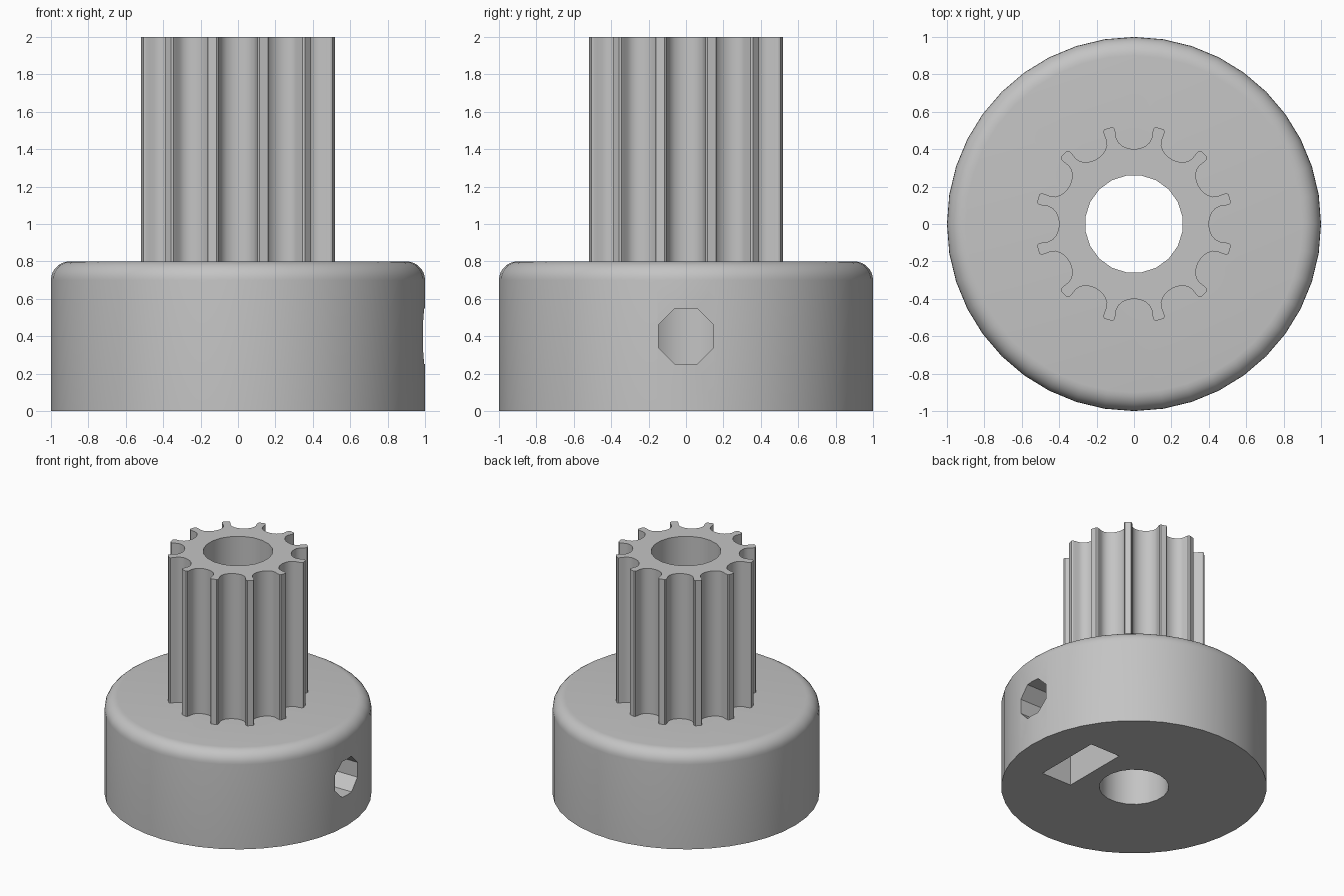
import bpy, bmesh
from math import sin, cos, pi, radians
from mathutils import Matrix

cube = bpy.data.objects.get("Cube")
if cube:
    bpy.data.objects.remove(cube, do_unlink=True)

grey = bpy.data.materials.new("plain grey")
grey.use_nodes = True
colour = (0.55, 0.55, 0.55, 1)
grey.diffuse_color = colour
grey.node_tree.nodes["Principled BSDF"].inputs["Base Color"].default_value = colour


def polygon(sides, radius, turn=0.0):
    return [(radius * cos(2 * pi * (i + turn) / sides),
             radius * sin(2 * pi * (i + turn) / sides)) for i in range(sides)]


def prism(name, outline, low, high, along_x=False, round_top=0):
    """Extrude an outline along z, or a (y, z) outline along x."""
    bm = bmesh.new()
    base = bm.faces.new([bm.verts.new((a, b, low)) for a, b in outline])
    grown = bmesh.ops.extrude_face_region(bm, geom=[base])["geom"]
    top = [v for v in grown if isinstance(v, bmesh.types.BMVert)]
    bmesh.ops.translate(bm, verts=top, vec=(0, 0, high - low))
    if round_top:
        rim = [e for e in bm.edges if all(v in top for v in e.verts)]
        bmesh.ops.bevel(bm, geom=rim, offset=round_top, segments=7,
                        profile=0.5, affect='EDGES')
    if along_x:
        turn = Matrix(((0, 0, 1), (1, 0, 0), (0, 1, 0)))
        bmesh.ops.transform(bm, matrix=turn.to_4x4(), verts=bm.verts)
    bmesh.ops.recalc_face_normals(bm, faces=bm.faces)
    mesh = bpy.data.meshes.new(name)
    bm.to_mesh(mesh)
    bm.free()
    mesh.materials.append(grey)
    obj = bpy.data.objects.new(name, mesh)
    bpy.context.collection.objects.link(obj)
    return obj


def activate(obj):
    bpy.ops.object.select_all(action='DESELECT')
    obj.select_set(True)
    bpy.context.view_layer.objects.active = obj


def cut(obj, cutters):
    activate(obj)
    for cutter in cutters:
        mod = obj.modifiers.new("cut", 'BOOLEAN')
        mod.operation = 'DIFFERENCE'
        mod.solver = 'EXACT'
        mod.object = cutter
        bpy.ops.object.modifier_apply(modifier=mod.name)
    bpy.ops.object.shade_smooth_by_angle(angle=radians(30))


# Toothed shaft: one scooped groove mirrored, then repeated around the axis
half = [(.518, .115), (.51, .105), (.49, .099), (.46, .095),
        (.435, .083), (.416, .061), (.404, .032)]
groove = [(x, -y) for x, y in half] + [(.4, 0)] + half[::-1]
teeth = 12
outline = []
for i in range(teeth):
    c, s = cos(2 * pi * i / teeth), sin(2 * pi * i / teeth)
    outline += [(x * c - y * s, x * s + y * c) for x, y in groove]
shaft = prism("toothed_shaft", outline, 0.8, 2)

# Collar with a rounded upper rim
collar = prism("collar", polygon(40, 1), 0, 0.8, round_top=0.1)

# Cutters: central bore, side screw hole, and nut pocket open below
bore = prism("bore_cutter", polygon(20, 0.262, 0.5), -0.1, 2.1)
screw = prism("screw_hole_cutter",
              [(y, z + 0.4) for y, z in polygon(8, 0.16, 0.5)], 0, 1.2, along_x=True)
pocket = prism("nut_pocket_cutter",
               [(-.285, -.1), (.285, -.1), (.285, .565), (0, .729), (-.285, .565)],
               0.385, 0.66, along_x=True)
cut(shaft, [bore])
cut(collar, [bore, screw, pocket])
for cutter in (bore, screw, pocket):
    bpy.data.objects.remove(cutter, do_unlink=True)
